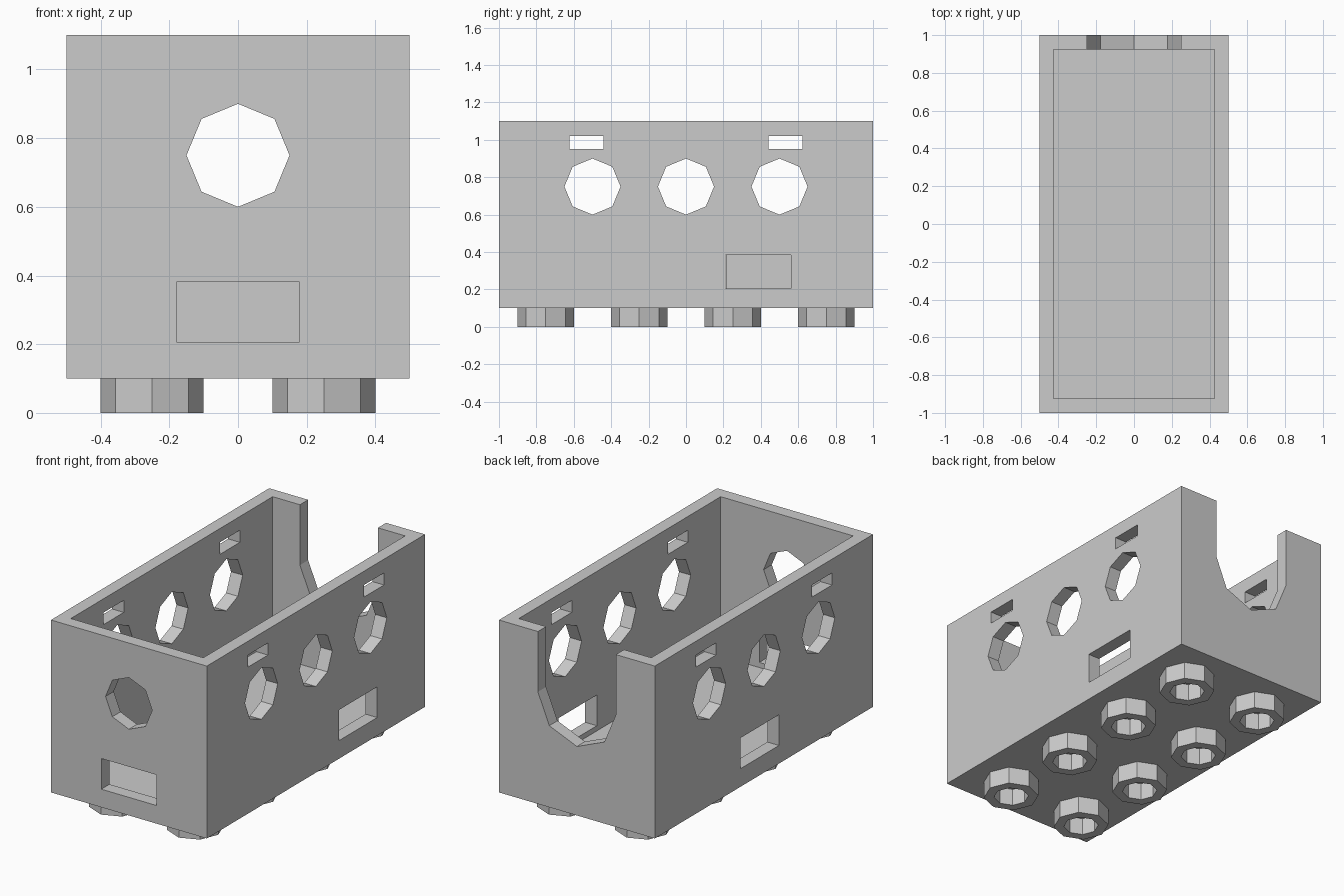
import bpy, bmesh
from math import cos, sin, pi

cube = bpy.data.objects.get("Cube")
if cube:
    bpy.data.objects.remove(cube, do_unlink=True)

grey = bpy.data.materials.new("plain_grey")
grey.use_nodes = True
grey.diffuse_color = (0.6, 0.6, 0.6, 1)
grey.node_tree.nodes["Principled BSDF"].inputs["Base Color"].default_value = (0.6, 0.6, 0.6, 1)

WALL = 0.075
BASE = 0.1      # underside of the box
TOP = 1.1
HOLE_Z = 0.75


def finish(name, bm):
    mesh = bpy.data.meshes.new(name)
    bm.to_mesh(mesh)
    bm.free()
    mesh.materials.append(grey)
    obj = bpy.data.objects.new(name, mesh)
    bpy.context.collection.objects.link(obj)
    return obj


def prism(name, profile, axis, start, end):
    """Extrude a 2D profile along an axis; x uses (y, z), y uses (x, z), z uses (x, y)."""
    place = {"x": lambda a, b, t: (t, a, b),
             "y": lambda a, b, t: (a, t, b),
             "z": lambda a, b, t: (a, b, t)}[axis]
    bm = bmesh.new()
    low, high = [[bm.verts.new(place(a, b, t)) for a, b in profile] for t in (start, end)]
    bm.faces.new(low)
    bm.faces.new(high)
    for i in range(len(profile)):
        j = (i + 1) % len(profile)
        bm.faces.new((low[i], low[j], high[j], high[i]))
    bmesh.ops.recalc_face_normals(bm, faces=bm.faces[:])
    return finish(name, bm)


def rect(a0, a1, b0, b1):
    return [(a0, b0), (a1, b0), (a1, b1), (a0, b1)]


def octagon(a, b, r):
    return [(a + r * cos(i * pi / 4), b + r * sin(i * pi / 4)) for i in range(8)]


# Open box
box = prism("open_box", rect(-0.5, 0.5, -1, 1), "z", BASE, TOP)
cutters = [prism("cavity", rect(-0.5 + WALL, 0.5 - WALL, -1 + WALL, 1 - WALL),
                 "z", BASE + WALL, TOP + 0.2)]

# Round holes and small slots through both long sides
for y in (-0.5, 0, 0.5):
    cutters.append(prism("side_hole", octagon(y, HOLE_Z, 0.15), "x", -0.7, 0.7))
for y in (-0.532, 0.532):
    cutters.append(prism("small_slot", rect(y - 0.092, y + 0.092, 0.95, 1.02), "x", -0.7, 0.7))

# Front hole and one low window in the front and each side
cutters += [
    prism("front_hole", octagon(0, HOLE_Z, 0.15), "y", -1.2, -0.8),
    prism("front_window", rect(-0.177, 0.177, 0.205, 0.383), "y", -1.2, -0.8),
    prism("left_window", rect(0.21, 0.562, 0.205, 0.383), "x", 0.3, 0.7),
    prism("right_window", rect(-0.138, 0.214, 0.205, 0.383), "x", -0.7, -0.3),
]

# Back notch: lower half of an octagon, open at the top
half = [(0.25 * cos(pi + i * pi / 4), HOLE_Z + 0.25 * sin(pi + i * pi / 4)) for i in range(5)]
cutters.append(prism("back_notch", half + [(0.25, TOP + 0.2), (-0.25, TOP + 0.2)], "y", 0.8, 1.2))

for cutter in cutters:
    cutter.hide_render = True
    mod = box.modifiers.new(cutter.name, "BOOLEAN")
    mod.operation = "DIFFERENCE"
    mod.solver = "EXACT"
    mod.object = cutter
bpy.context.view_layer.update()
carved = bpy.data.meshes.new_from_object(box.evaluated_get(bpy.context.evaluated_depsgraph_get()))
box.modifiers.clear()
box.data = carved
for cutter in cutters:
    bpy.data.objects.remove(cutter, do_unlink=True)


# Ring feet, open against the underside of the box
def ring_foot(x, y):
    bm = bmesh.new()
    loops = [[bm.verts.new((a, b, z)) for a, b in octagon(x, y, r)]
             for r, z in ((0.15, BASE), (0.15, 0), (0.095, 0), (0.095, BASE))]
    for lower, upper in zip(loops, loops[1:]):
        for i in range(8):
            j = (i + 1) % 8
            bm.faces.new((upper[i], upper[j], lower[j], lower[i]))
    return finish("ring_foot", bm)


for x in (-0.25, 0.25):
    for y in (-0.75, -0.25, 0.25, 0.75):
        ring_foot(x, y)
